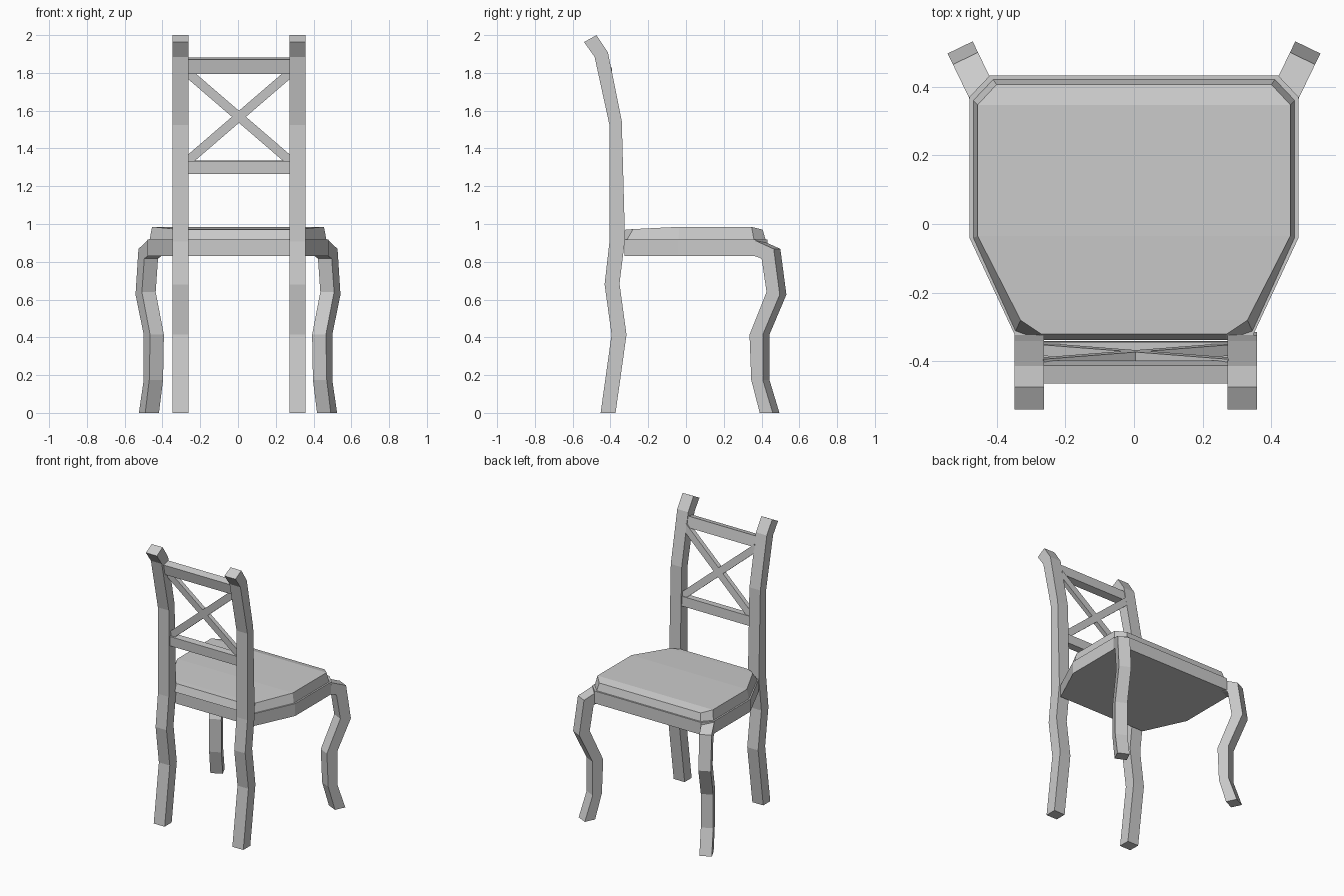
import bpy, bmesh

if "Cube" in bpy.data.objects:
    bpy.data.objects.remove(bpy.data.objects["Cube"])


def finish(name, bm, mirror=False, shift=0.0):
    bmesh.ops.recalc_face_normals(bm, faces=bm.faces)
    me = bpy.data.meshes.new(name)
    bm.to_mesh(me)
    bm.free()
    ob = bpy.data.objects.new(name, me)
    ob.location.x = shift
    bpy.context.collection.objects.link(ob)
    if mirror:
        ob.modifiers.new("mirror", 'MIRROR')
    return ob


def ribbon(name, pairs, w0, w1, place, mirror=False, shift=0.0):
    """Sweep a four-sided bar along paired edge points, w0..w1 thick."""
    bm = bmesh.new()
    rings = [[bm.verts.new(place(*p, w)) for p, w in
              ((a, w0), (b, w0), (b, w1), (a, w1))] for a, b in pairs]
    for r, s in zip(rings, rings[1:]):
        for i in range(4):
            j = (i + 1) % 4
            bm.faces.new((r[i], r[j], s[j], s[i]))
    bm.faces.new(rings[0])
    bm.faces.new(rings[-1])
    return finish(name, bm, mirror, shift)


def slab(name, low, high):
    """Symmetric slab from two right-hand outlines listed front to back."""
    bm = bmesh.new()

    def rows(pts):
        return [(bm.verts.new((-x, y, z)), bm.verts.new((x, y, z))) for x, y, z in pts]
    lo, hi = rows(low), rows(high)
    for r in (lo, hi):
        for a, b in zip(r, r[1:]):
            bm.faces.new((a[0], a[1], b[1], b[0]))
    ring = [[p[1] for p in r] + [p[0] for p in reversed(r)] for r in (lo, hi)]
    n = len(ring[0])
    for i in range(n):
        j = (i + 1) % n
        bm.faces.new((ring[0][i], ring[0][j], ring[1][j], ring[1][i]))
    return finish(name, bm)


def side(y, z, x):
    return (x, y, z)


def diagonal(y, z, w):
    # vertical plane running out through the front seat corner
    return (0.51 + (y - 0.522) * 0.483 + 0.9 * w, y - 0.435 * w, z)


def leaning(x, z, w):
    return (x, -0.365 - (z - 1.335) * 0.09 + w, z)


# seat frame
outline = [(0.42, 0.432), (0.479, 0.37), (0.479, -0.04), (0.346, -0.325)]
slab("seat_frame", [(x, y, 0.83) for x, y in outline], [(x, y, 0.918) for x, y in outline])

# padded seat
slab("seat_cushion",
     [(0.41, 0.421, 0.917), (0.468, 0.36, 0.917), (0.468, -0.04, 0.917),
      (0.345, -0.312, 0.917), (0.27, -0.338, 0.917)],
     [(0.40, 0.406, 0.97), (0.455, 0.347, 0.985), (0.455, -0.035, 0.985),
      (0.33, -0.28, 0.973), (0.27, -0.32, 0.97)])

# back legs continuing up as back posts
ribbon("back_posts", [
    ((-0.452, 0), (-0.373, 0)), ((-0.394, 0.414), (-0.315, 0.414)),
    ((-0.431, 0.68), (-0.352, 0.684)), ((-0.405, 0.907), (-0.323, 0.918)),
    ((-0.405, 1.523), (-0.34, 1.544)), ((-0.484, 1.885), (-0.413, 1.908)),
    ((-0.54, 1.963), (-0.474, 2.0))], 0.267, 0.353, side, True, 0.005)

# curved front legs
ribbon("front_legs", [
    ((0.385, 0.912), (0.375, 0.832)), ((0.482, 0.868), (0.418, 0.817)),
    ((0.514, 0.626), (0.444, 0.64)), ((0.424, 0.414), (0.354, 0.414)),
    ((0.424, 0.175), (0.363, 0.175)), ((0.477, 0), (0.408, 0))],
    -0.0405, 0.0405, diagonal, True)

# back rails
ribbon("top_rail", [((-0.464, 1.87), (-0.412, 1.882)), ((-0.448, 1.795), (-0.398, 1.807))],
       -0.27, 0.27, side, shift=0.005)
ribbon("lower_rail", [((-0.393, 1.333), (-0.343, 1.336)), ((-0.39, 1.265), (-0.34, 1.268))],
       -0.27, 0.27, side, shift=0.005)

# crossed back bars
ribbon("cross_bars", [((-0.27, 1.832), (-0.27, 1.768)), ((0.27, 1.367), (0.27, 1.303))],
       -0.016, 0.016, leaning, True, 0.005)
